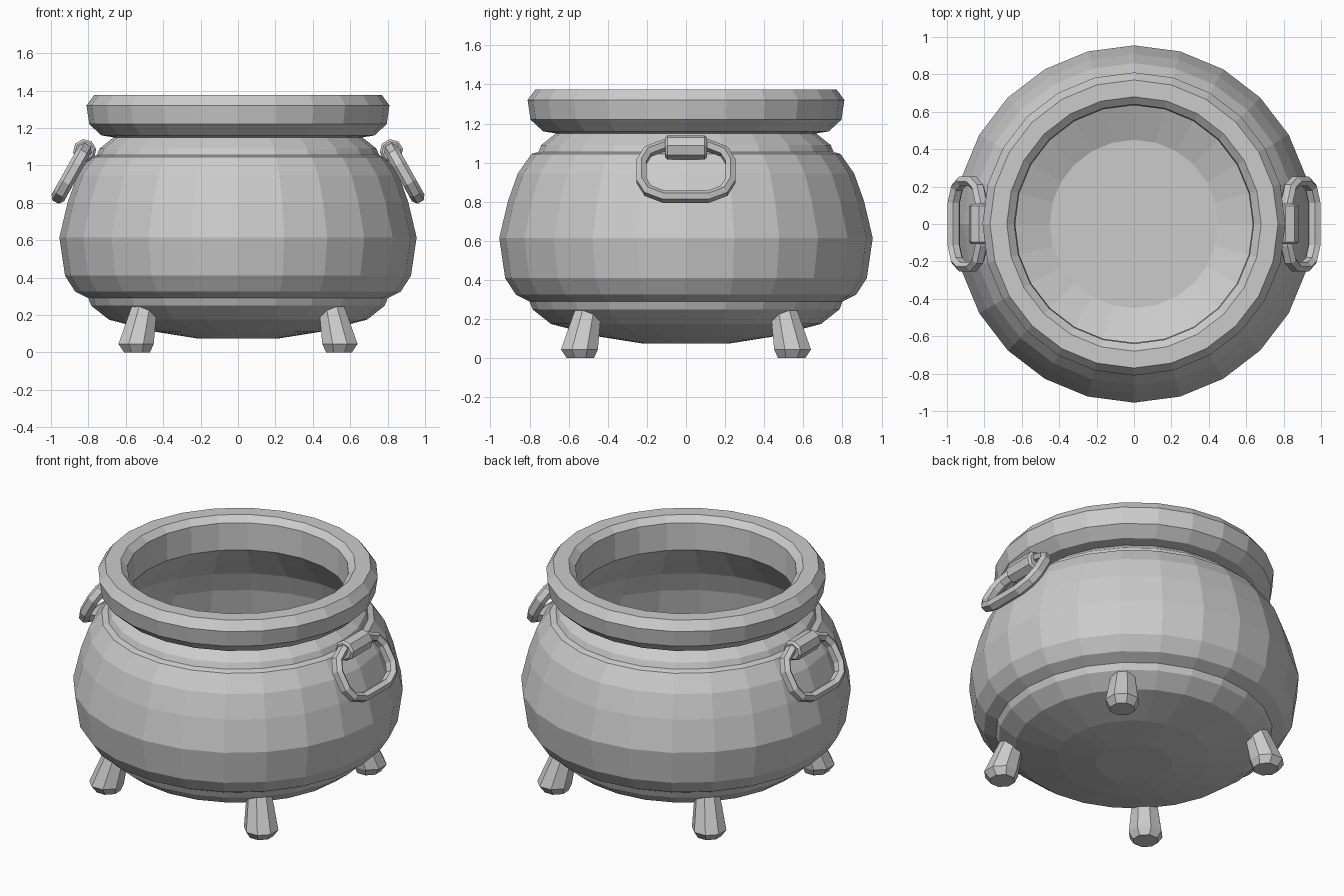
import bpy
from math import sin, cos, pi
from mathutils import Vector

if "Cube" in bpy.data.objects:
    bpy.data.objects.remove(bpy.data.objects["Cube"])


def loft(name, rings, loop=False):
    """Skin a series of equal-sized vertex rings, capped unless looped."""
    n = len(rings[0])
    verts = [v for r in rings for v in r]
    m = len(rings)
    faces = []
    for i in range(m if loop else m - 1):
        a, b = i * n, ((i + 1) % m) * n
        faces += [(a + j, a + (j + 1) % n, b + (j + 1) % n, b + j) for j in range(n)]
    if not loop:
        faces += [tuple(range(n))[::-1], tuple(range((m - 1) * n, m * n))]
    me = bpy.data.meshes.new(name)
    me.from_pydata(verts, [], faces)
    ob = bpy.data.objects.new(name, me)
    bpy.context.collection.objects.link(ob)
    bpy.context.view_layer.objects.active = ob
    bpy.ops.object.mode_set(mode='EDIT')
    bpy.ops.mesh.select_all(action='SELECT')
    bpy.ops.mesh.normals_make_consistent(inside=False)
    bpy.ops.object.mode_set(mode='OBJECT')
    return ob


def circle(cx, cy, z, r, n, phase=0.0):
    return [(cx + r * cos(2 * pi * k / n + phase), cy + r * sin(2 * pi * k / n + phase), z)
            for k in range(n)]


# Pot: outside from the bottom up, over the rim, down the inside
profile = [
    (0.22, 0.075), (0.44, 0.11), (0.69, 0.175), (0.785, 0.25), (0.80, 0.29),
    (0.87, 0.325), (0.925, 0.41), (0.955, 0.615), (0.91, 0.805), (0.86, 0.945),
    (0.79, 1.045), (0.755, 1.055), (0.74, 1.09), (0.665, 1.15),
    (0.73, 1.16), (0.795, 1.22), (0.81, 1.32), (0.77, 1.375),
    (0.68, 1.375), (0.64, 1.34), (0.635, 1.17), (0.72, 1.06), (0.83, 0.93),
    (0.88, 0.80), (0.915, 0.615), (0.88, 0.42), (0.76, 0.29), (0.45, 0.16)]
loft("pot", [circle(0, 0, z, r, 24) for r, z in profile])

# Four splayed feet
for sx in (-1, 1):
    for sy in (-1, 1):
        loft("foot", [circle(sx * c, sy * c, z, r, 8, pi / 8)
                      for c, z, r in ((0.54, 0, 0.075), (0.545, 0.045, 0.102),
                                      (0.495, 0.27, 0.07))])

# Hanging ring handles and the lugs that hold them
quarter = [(0.228, 0.055), (0.195, 0.115), (0.115, 0.15)]
outline = (quarter + [(-u, v) for u, v in quarter[::-1]]
           + [(-u, -v) for u, v in quarter] + [(u, -v) for u, v in quarter[::-1]])
for s in (-1, 1):
    centre = Vector((s * 0.89, 0, 0.957))
    side = Vector((0, 1, 0))
    up = Vector((-s * 0.49, 0, 0.87))
    normal = side.cross(up)
    rings = []
    for i, (u, v) in enumerate(outline):
        p, q = outline[i - 1], outline[(i + 1) % len(outline)]
        tangent = (side * (q[0] - p[0]) + up * (q[1] - p[1])).normalized()
        out = tangent.cross(normal)
        rings.append([centre + side * u + up * v
                      + out * 0.03 * cos(k * pi / 3 + pi / 6)
                      + normal * 0.038 * sin(k * pi / 3 + pi / 6) for k in range(6)])
    loft("ring_handle", rings, loop=True)

    loft("handle_lug", [[(s * 0.82 + r * cos(k * pi / 4 + 0.15), y,
                          1.078 + r * sin(k * pi / 4 + 0.15)) for k in range(8)]
                        for y, r in ((-0.107, 0.05), (-0.095, 0.063),
                                     (0.095, 0.063), (0.107, 0.05))])
